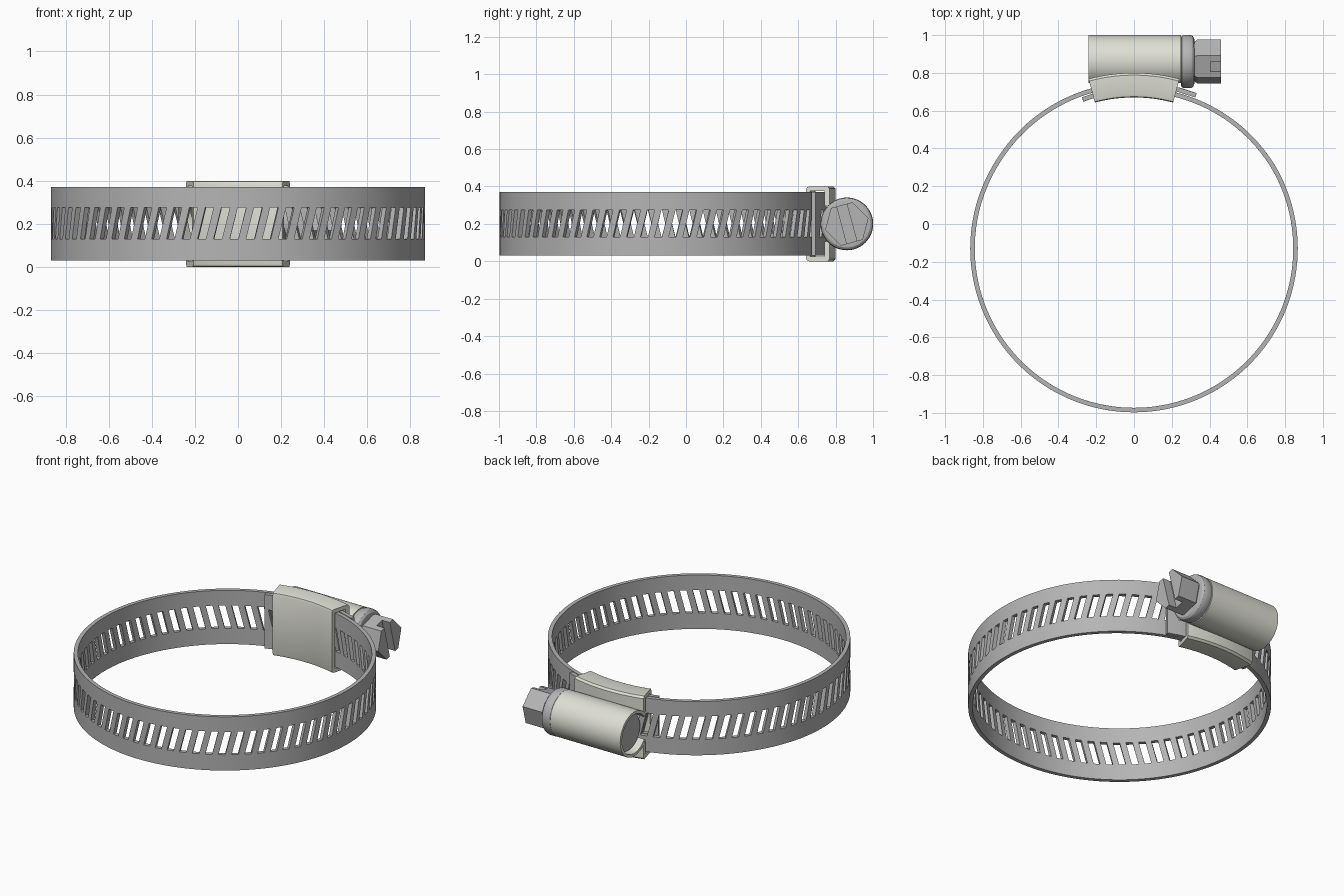
import bpy, bmesh
from math import sin, cos, radians
from mathutils import Matrix

cube = bpy.data.objects.get("Cube")
if cube:
    bpy.data.objects.remove(cube)

BAND_Y = -0.13              # centre of the band loop
SCREW_Y, MID_Z = 0.86, 0.2  # axis of the worm screw


def material(name, rgb):
    m = bpy.data.materials.new(name)
    m.use_nodes = True
    m.diffuse_color = (*rgb, 1)
    bsdf = next(n for n in m.node_tree.nodes if n.type == 'BSDF_PRINCIPLED')
    bsdf.inputs["Base Color"].default_value = (*rgb, 1)
    return m


steel = material("grey steel", (0.46, 0.46, 0.46))
plated = material("pale plated steel", (0.73, 0.735, 0.66))


def finish(name, bm, mat):
    bmesh.ops.recalc_face_normals(bm, faces=bm.faces)
    mesh = bpy.data.meshes.new(name)
    bm.to_mesh(mesh)
    bm.free()
    mesh.materials.append(mat)
    ob = bpy.data.objects.new(name, mesh)
    bpy.context.collection.objects.link(ob)
    return ob


def select(ob):
    bpy.ops.object.select_all(action='DESELECT')
    ob.select_set(True)
    bpy.context.view_layer.objects.active = ob


def smooth(ob):
    select(ob)
    bpy.ops.object.shade_smooth_by_angle(angle=radians(28))


def apply(ob, mod):
    select(ob)
    bpy.ops.object.modifier_apply(modifier=mod.name)


def sweep(name, rings, mat):
    """Skin a row of closed rings and cap both ends."""
    bm = bmesh.new()
    loops = [[bm.verts.new(p) for p in ring] for ring in rings]
    n = len(loops[0])
    for a, b in zip(loops, loops[1:]):
        for i in range(n):
            j = (i + 1) % n
            bm.faces.new((a[i], a[j], b[j], b[i]))
    bm.faces.new(loops[0])
    bm.faces.new(loops[-1])
    return finish(name, bm, mat)


def around_band(deg, r, z):
    a = radians(deg)
    return (r * sin(a), BAND_Y + r * cos(a), z)


def around_screw(deg, r, x):
    a = radians(deg)
    return (x, SCREW_Y + r * cos(a), MID_Z + r * sin(a))


def lathe(name, profile, sides, mat, turn=0):
    return sweep(name, [[around_screw(turn + 360 * i / sides, r, x)
                         for i in range(sides)] for x, r in profile], mat)


# Slotted band: one strip whose ends overlap under the screw, slanted slots
START, END, PITCH, SLANT = -19, 382, 5, 2.4
HEIGHTS = (0.03, 0.13, 0.275, 0.37)


def band_radius(deg):
    inward = max(0, 1 - (deg - START) / 80)
    outward = max(0, (deg - 302) / 80)
    return 0.855 + 0.02 * (outward - inward)


columns = [(START, False)]
for i in range(79):
    a = -15 + (i - 0.26) * PITCH
    columns += [(a, True), (a + 0.52 * PITCH, False)]
columns.append((END, False))

bm = bmesh.new()
grid = []
for i, (a, _) in enumerate(columns):
    end = i in (0, len(columns) - 1)
    col = []
    for row, z in enumerate(HEIGHTS):
        lean = 0 if end else SLANT * (0.5 if row < 2 else -0.5)
        col.append(bm.verts.new(around_band(a + lean, band_radius(a + lean), z)))
    grid.append(col)
for (_, slot), p, q in zip(columns, grid, grid[1:]):
    for row in range(3):
        if not (row == 1 and slot):
            bm.faces.new((p[row], q[row], q[row + 1], p[row + 1]))
band = finish("slotted_band", bm, steel)
thick = band.modifiers.new("thickness", 'SOLIDIFY')
thick.thickness = 0.024
thick.offset = 0
apply(band, thick)
smooth(band)


# Saddle: channel section wrapped round the band, lips folded in to the tube
def flip(points):
    return [(r, 2 * MID_Z - z) for r, z in reversed(points)]


outer = [(0.93, 0.105), (0.93, 0.012), (0.918, 0), (0.815, 0), (0.804, 0.004), (0.8, 0.015)]
inner = [(0.822, 0.025), (0.9, 0.025), (0.9, 0.105)]
section = outer + flip(outer) + flip(inner) + inner
saddle = sweep("saddle", [[around_band(d * 1.5, r, z) for r, z in section]
                          for d in range(-10, 11)], plated)
smooth(saddle)

# Screw housing: tube left open along the side that faces the band
tube_section = [(-0.24, 0.122), (-0.24, 0.14), (0.25, 0.14), (0.25, 0.122)]
tube = sweep("screw_housing", [[around_screw(d, r, x) for x, r in tube_section]
                               for d in range(-145, 146, 5)], plated)
smooth(tube)

# Worm screw: threaded core inside the tube with a rounded collar
core = lathe("screw_core", [(-0.2, 0.114), (0.249, 0.114)], 48, steel)
smooth(core)
collar = lathe("screw_collar", [(0.249, 0.128), (0.254, 0.137), (0.266, 0.141), (0.296, 0.141),
                                (0.309, 0.137), (0.318, 0.126), (0.32, 0.11)], 48, steel)
smooth(collar)

# Hexagonal head with a screwdriver slot
head = lathe("hex_head", [(0.31, 0.1), (0.335, 0.12), (0.46, 0.12)], 6, steel, turn=15)
bm = bmesh.new()
bmesh.ops.create_cube(bm, size=1, matrix=Matrix.Translation((0.46, SCREW_Y, MID_Z))
                      @ Matrix.Rotation(radians(105), 4, 'X')
                      @ Matrix.Diagonal((0.11, 0.4, 0.055, 1)))
cutter = finish("slot_cutter", bm, steel)
cutter.hide_render = True
cut = head.modifiers.new("slot", 'BOOLEAN')
cut.operation = 'DIFFERENCE'
cut.solver = 'EXACT'
cut.object = cutter
apply(head, cut)
bpy.data.objects.remove(cutter)
